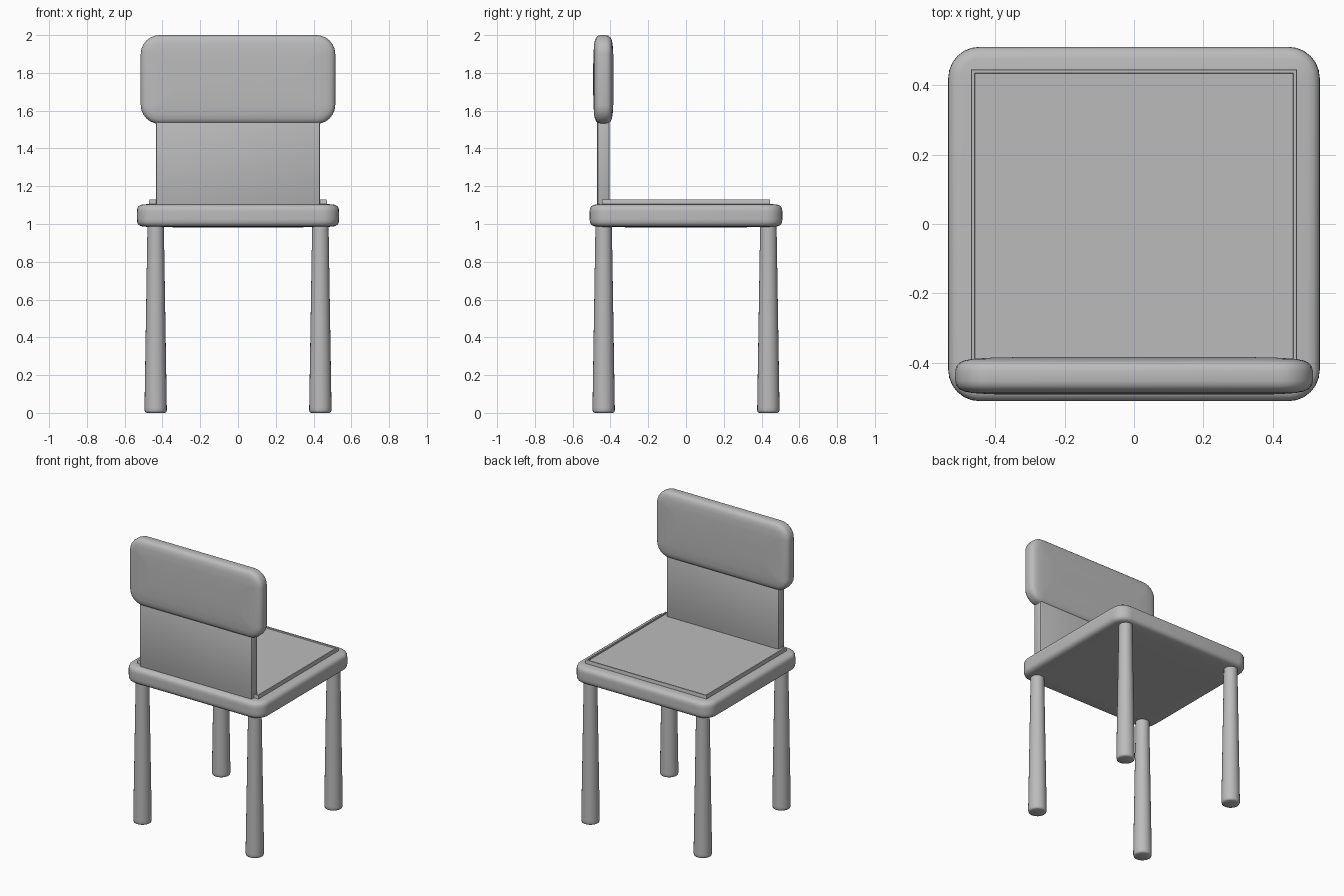
import bpy, bmesh, math
from mathutils import Vector

if "Cube" in bpy.data.objects:
    bpy.data.objects.remove(bpy.data.objects["Cube"])

grey = bpy.data.materials.new("grey")
grey.diffuse_color = (0.5, 0.5, 0.5, 1)
grey.use_nodes = True
grey.node_tree.nodes["Principled BSDF"].inputs["Base Color"].default_value = grey.diffuse_color


def finish(name, bm, angle=35):
    bmesh.ops.recalc_face_normals(bm, faces=bm.faces)
    mesh = bpy.data.meshes.new(name)
    bm.to_mesh(mesh)
    bm.free()
    mesh.materials.append(grey)
    obj = bpy.data.objects.new(name, mesh)
    bpy.context.collection.objects.link(obj)
    bpy.ops.object.select_all(action='DESELECT')
    obj.select_set(True)
    bpy.context.view_layer.objects.active = obj
    bpy.ops.object.shade_smooth_by_angle(angle=math.radians(angle))
    return obj


def loft(bm, rings):
    """Skin a list of equal-length rings and cap both ends."""
    loops = [[bm.verts.new(p) for p in ring] for ring in rings]
    n = len(loops[0])
    for a, b in zip(loops, loops[1:]):
        for i in range(n):
            j = (i + 1) % n
            bm.faces.new((a[i], a[j], b[j], b[i]))
    bm.faces.new(loops[0])
    bm.faces.new(loops[-1])


def rounded_rect(hx, hy, r, inset, steps=6):
    """Outline of a rounded rectangle shrunk by an inset."""
    r2 = max(r - inset, 0.012)
    cx, cy = hx - inset - r2, hy - inset - r2
    pts = []
    for k, (sx, sy) in enumerate(((1, 1), (-1, 1), (-1, -1), (1, -1))):
        for i in range(steps + 1):
            t = math.pi / 2 * (k + i / steps)
            pts.append((sx * cx + r2 * math.cos(t), sy * cy + r2 * math.sin(t)))
    return pts


def cushion(name, centre, hx, hy, half, r, edge, upright=False):
    """Soft-edged slab: edge is a list of (inset, thickness fraction)."""
    profile = [(i, -f) for i, f in reversed(edge)] + edge
    rings = []
    for inset, f in profile:
        ring = []
        for u, v in rounded_rect(hx, hy, r, inset):
            p = (u, f * half, v) if upright else (u, v, f * half)
            ring.append(Vector(p) + Vector(centre))
        rings.append(ring)
    bm = bmesh.new()
    loft(bm, rings)
    return finish(name, bm, 50)


def box(name, lo, hi, bevel=0.0):
    bm = bmesh.new()
    bmesh.ops.create_cube(bm, size=1)
    for v in bm.verts:
        v.co = Vector([(a + b) / 2 + c * (b - a) for a, b, c in zip(lo, hi, v.co)])
    if bevel:
        bmesh.ops.bevel(bm, geom=bm.edges[:], offset=bevel, segments=2,
                        affect='EDGES', profile=0.5)
    return finish(name, bm)


# Seat slab with soft edges
cushion("seat", (0, 0, 1.045), 0.535, 0.51, 0.063, 0.09,
        [(0, 0.3), (0.001, 0.55), (0.007, 0.75), (0.018, 0.88), (0.035, 0.94),
         (0.1, 0.97), (0.25, 1.0)])

# Headrest, plumper towards its middle
cushion("headrest", (0, -0.4375, 1.765), 0.515, 0.235, 0.054, 0.1,
        [(0, 0.25), (0.003, 0.5), (0.012, 0.7), (0.027, 0.83), (0.05, 0.91),
         (0.1, 0.97), (0.17, 1.0)], upright=True)

# Back panel
box("back_panel", (-0.435, -0.47, 1.09), (0.435, -0.405, 1.6), 0.01)

# Seat pad: thin raised rim around a shallow recess
pad = bmesh.new()
outline = [(-0.47, -0.445), (0.47, -0.445), (0.47, 0.445), (-0.47, 0.445)]
loft(pad, [[(x * s, y * s, z) for x, y in outline]
           for s, z in ((1, 1.09), (1, 1.125), (0.996, 1.129), (0.976, 1.129),
                        (0.974, 1.12))])
finish("seat_pad", pad, 30)

# Four tapered legs, wider at the foot
for sx, side in ((-1, "left"), (1, "right")):
    for sy, end in ((-1, "front"), (1, "rear")):
        leg = bmesh.new()
        loft(leg, [[(sx * 0.436 + r * math.cos(t * math.pi / 12),
                     sy * 0.436 + r * math.sin(t * math.pi / 12), z)
                    for t in range(24)]
                   for r, z in ((0.048, 0), (0.056, 0.004), (0.059, 0.014),
                                (0.059, 0.03), (0.043, 1.02))])
        finish(f"{end}_{side}_leg", leg, 50)
